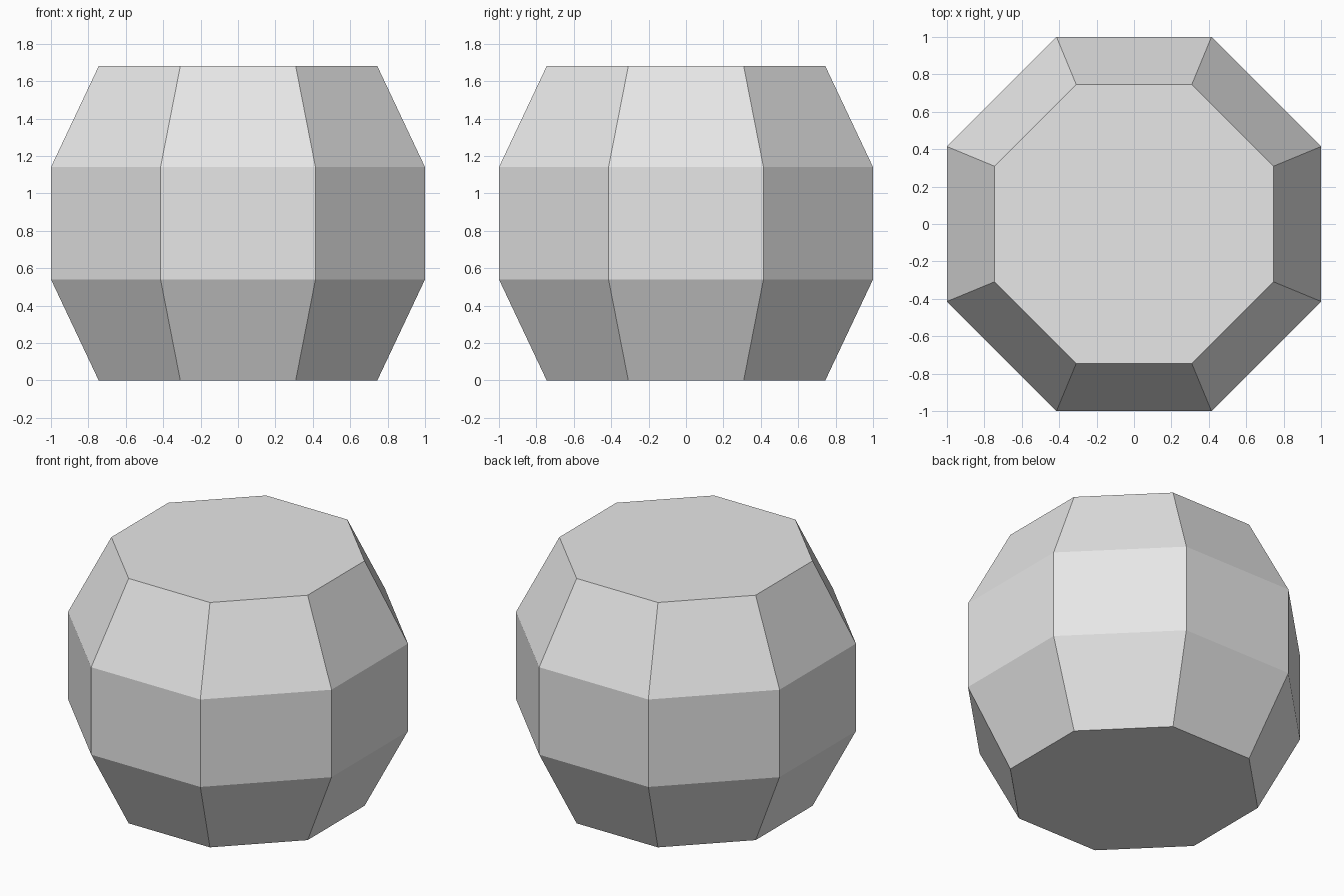
import bpy
import bmesh
from math import cos, sin, pi

default_cube = bpy.data.objects.get("Cube")
if default_cube:
    bpy.data.objects.remove(default_cube, do_unlink=True)

SIDES = 8
# Barrel profile: (distance from axis to flat side, height)
PROFILE = [(0.745, 0.0), (1.0, 0.54), (1.0, 1.14), (0.745, 1.68)]

# Plain grey material
grey = bpy.data.materials.new("light_grey")
grey.use_nodes = True
colour = (0.8, 0.8, 0.8, 1.0)
grey.diffuse_color = colour
grey.node_tree.nodes["Principled BSDF"].inputs["Base Color"].default_value = colour


def ring(bm, apothem, z):
    """Octagon of vertices with flat sides facing the axes."""
    radius = apothem / cos(pi / SIDES)
    angles = [(2 * i + 1) * pi / SIDES for i in range(SIDES)]
    return [bm.verts.new((radius * cos(a), radius * sin(a), z)) for a in angles]


# Faceted barrel: stacked rings joined by quads, with flat end caps
bm = bmesh.new()
rings = [ring(bm, apothem, z) for apothem, z in PROFILE]
for low, high in zip(rings, rings[1:]):
    for i in range(SIDES):
        j = (i + 1) % SIDES
        bm.faces.new((low[i], low[j], high[j], high[i]))
bm.faces.new(rings[0][::-1])
bm.faces.new(rings[-1])
bmesh.ops.recalc_face_normals(bm, faces=bm.faces)

mesh = bpy.data.meshes.new("faceted_barrel")
bm.to_mesh(mesh)
bm.free()
mesh.materials.append(grey)
bpy.context.collection.objects.link(bpy.data.objects.new("faceted_barrel", mesh))
